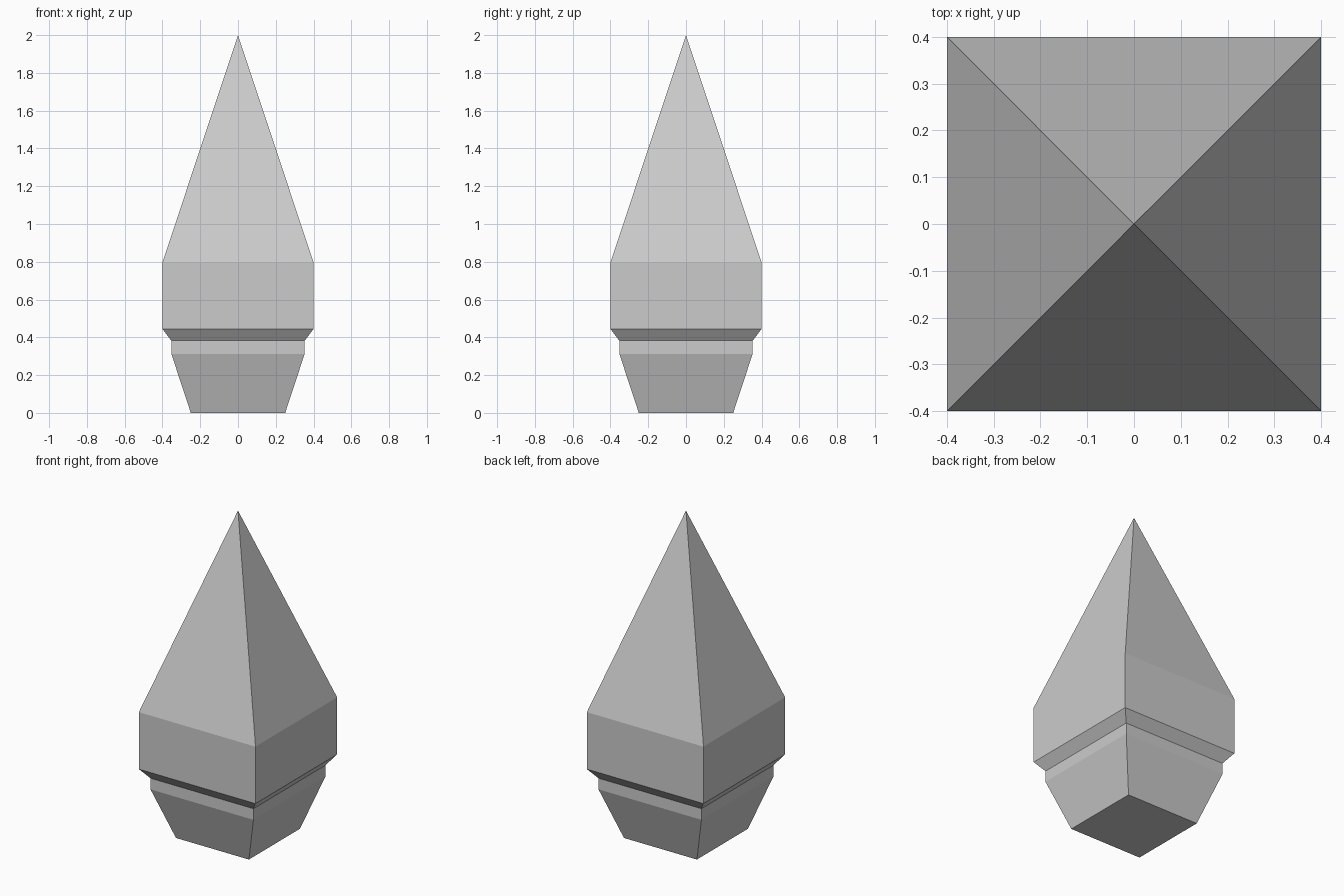
import bpy, bmesh

if "Cube" in bpy.data.objects:
    bpy.data.objects.remove(bpy.data.objects["Cube"])

# Square profile: (height, half width), topped by a single apex
PROFILE = [(0.0, 0.25), (0.313, 0.353), (0.382, 0.353), (0.444, 0.40), (0.797, 0.40)]
APEX = 2.0

bm = bmesh.new()
rings = [[bm.verts.new((sx * w, sy * w, z))
          for sx, sy in ((-1, -1), (1, -1), (1, 1), (-1, 1))]
         for z, w in PROFILE]
tip = bm.verts.new((0, 0, APEX))

# Base, side walls and spire
bm.faces.new(rings[0][::-1])
for i in range(4):
    j = (i + 1) % 4
    for low, high in zip(rings, rings[1:]):
        bm.faces.new((low[i], low[j], high[j], high[i]))
    bm.faces.new((rings[-1][i], rings[-1][j], tip))

mesh = bpy.data.meshes.new("pointed_finial")
bm.to_mesh(mesh)
bm.free()
finial = bpy.data.objects.new("pointed_finial", mesh)
bpy.context.collection.objects.link(finial)
